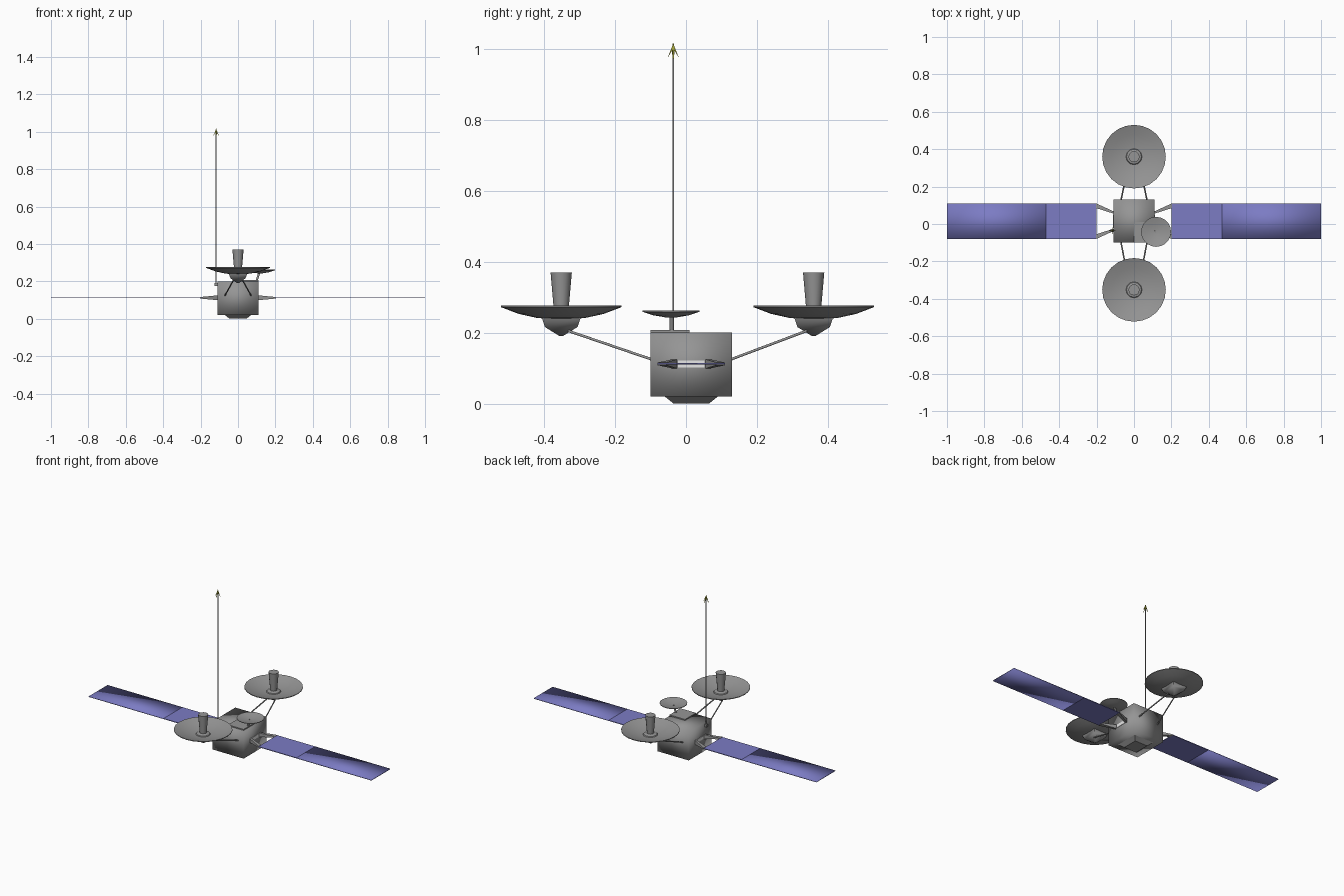
import bpy, bmesh, math
from mathutils import Vector

cube = bpy.data.objects.get("Cube")
if cube:
    bpy.data.objects.remove(cube)


def material(name, rgb):
    m = bpy.data.materials.new(name)
    m.use_nodes = True
    m.diffuse_color = (*rgb, 1)
    m.node_tree.nodes["Principled BSDF"].inputs["Base Color"].default_value = (*rgb, 1)
    return m


GREY = material("grey metal", (0.30, 0.30, 0.30))
BLUE = material("solar blue", (0.20, 0.20, 0.55))
OLIVE = material("olive yellow", (0.36, 0.36, 0.04))
WHITE = material("white", (0.95, 0.95, 0.95))


def make(name, bm, mat, smooth=None):
    bmesh.ops.recalc_face_normals(bm, faces=bm.faces)
    me = bpy.data.meshes.new(name)
    bm.to_mesh(me)
    bm.free()
    me.materials.append(mat)
    ob = bpy.data.objects.new(name, me)
    bpy.context.collection.objects.link(ob)
    if smooth:
        bpy.ops.object.select_all(action='DESELECT')
        bpy.context.view_layer.objects.active = ob
        ob.select_set(True)
        bpy.ops.object.shade_smooth_by_angle(angle=math.radians(smooth))
    return ob


def loft(name, rings, mat, smooth=None):
    """Skin equal-length rings of points and cap both ends."""
    bm = bmesh.new()
    loops = [[bm.verts.new(p) for p in ring] for ring in rings]
    n = len(loops[0])
    for a, b in zip(loops, loops[1:]):
        for i in range(n):
            j = (i + 1) % n
            bm.faces.new((a[i], a[j], b[j], b[i]))
    bm.faces.new(loops[0])
    bm.faces.new(loops[-1])
    return make(name, bm, mat, smooth)


def rect(x0, x1, y0, y1, z):
    return [(x0, y0, z), (x1, y0, z), (x1, y1, z), (x0, y1, z)]


def box(name, x, y, z, mat, smooth=None):
    return loft(name, [rect(*x, *y, h) for h in z], mat, smooth)


def lathe(name, centre, profile, sides, mat, smooth=40):
    cx, cy = centre
    turn = [2 * math.pi * i / sides for i in range(sides)]
    return loft(name, [[(cx + r * math.cos(a), cy + r * math.sin(a), z) for a in turn]
                       for r, z in profile], mat, smooth)


def rod(name, a, b, r, mat):
    a, b = Vector(a), Vector(b)
    q = (b - a).to_track_quat('Z', 'Y')
    ring = [q @ Vector((r * math.cos(k * math.pi / 3), r * math.sin(k * math.pi / 3), 0))
            for k in range(6)]
    return loft(name, [[a + p for p in ring], [b + p for p in ring]], mat, 70)


# Central body with a tapered underside
box("body", (-0.11, 0.11), (-0.10, 0.13), (0.02, 0.20), GREY, 100)
loft("body_underside", [rect(-0.045, 0.045, -0.035, 0.065, 0),
                        rect(-0.07, 0.07, -0.06, 0.09, 0.02)], GREY)

# Large dishes with horn, hub and support struts
for name, cy, edge, s in (("back", 0.36, 0.13, 1), ("front", -0.352, -0.10, -1)):
    lathe(name + "_dish", (0, cy),
          [(0.03, 0.238), (0.07, 0.242), (0.12, 0.253), (0.17, 0.272), (0.17, 0.276),
           (0.12, 0.259), (0.07, 0.248), (0.03, 0.244)], 24, GREY)
    lathe(name + "_horn", (0, cy),
          [(0.045, 0.243), (0.04, 0.25), (0.02, 0.255), (0.03, 0.37)], 12, GREY)
    loft(name + "_hub", [rect(-0.004, 0.004, cy - 0.004, cy + 0.004, 0.19),
                         rect(-0.04, 0.04, cy - 0.046, cy + 0.046, 0.216),
                         rect(-0.05, 0.05, cy - 0.055, cy + 0.055, 0.243)], GREY, 60)
    for x in (-1, 1):
        rod(name + "_dish_strut", (x * 0.07, edge - s * 0.005, 0.124),
            (x * 0.025, cy - s * 0.02, 0.205), 0.004, GREY)

# Small dish on its base plate
box("small_dish_base", (0.0, 0.11), (-0.10, 0.01), (0.20, 0.207), GREY)
rod("small_dish_stem", (0.10, -0.04, 0.205), (0.115, -0.04, 0.25), 0.006, GREY)
lathe("small_dish", (0.118, -0.042),
      [(0.015, 0.243), (0.05, 0.249), (0.08, 0.259), (0.08, 0.262),
       (0.05, 0.255), (0.015, 0.249)], 20, GREY)

# Solar wings, their tapered brackets and the side slots
for s, side in ((1, "left"), (-1, "right")):
    for part, a, b, ang in (("inner", 0.20, 0.47, None), ("outer", 0.47, 1.0, 100)):
        box(f"{side}_{part}_panel", sorted((s * a, s * b)), (-0.08, 0.11),
            (0.110, 0.114), BLUE, ang)
    for t in (-1, 1):
        y0, y1, y2 = (0.015 + t * d for d in (0.04, 0.07, 0.095))
        xa, xb = s * 0.108, s * 0.202
        loft(side + "_panel_bracket",
             [[(xa, y0, 0.099), (xa, y0 + t * 0.012, 0.099),
               (xa, y0 + t * 0.012, 0.125), (xa, y0, 0.125)],
              [(xb, y1, 0.108), (xb, y2, 0.108), (xb, y2, 0.116), (xb, y1, 0.116)]], GREY)
    box(side + "_slot", sorted((s * 0.108, s * 0.112)), (-0.022, 0.052), (0.102, 0.122), WHITE)

# Tall mast with clamp and finned tip
MX, MY = -0.117, -0.036
box("mast_clamp", (MX - 0.008, -0.105), (MY - 0.008, MY + 0.008), (0.175, 0.19), GREY)
rod("mast", (MX, MY, 0.175), (MX, MY, 1.0), 0.003, GREY)
lathe("mast_tip", (MX, MY), [(0.004, 0.985), (0.005, 1.0), (0.001, 1.016)], 6, OLIVE)
for k in range(4):
    d = Vector((math.cos(k * math.pi / 2), math.sin(k * math.pi / 2), 0))
    w = Vector((-d.y, d.x, 0)) * 0.0015
    top = Vector((MX, MY, 1.015))
    outline = [top, top + d * 0.017 - Vector((0, 0, 0.042)), top + d * 0.004 - Vector((0, 0, 0.02))]
    loft("tip_fin", [[p - w for p in outline], [p + w for p in outline]], OLIVE)
